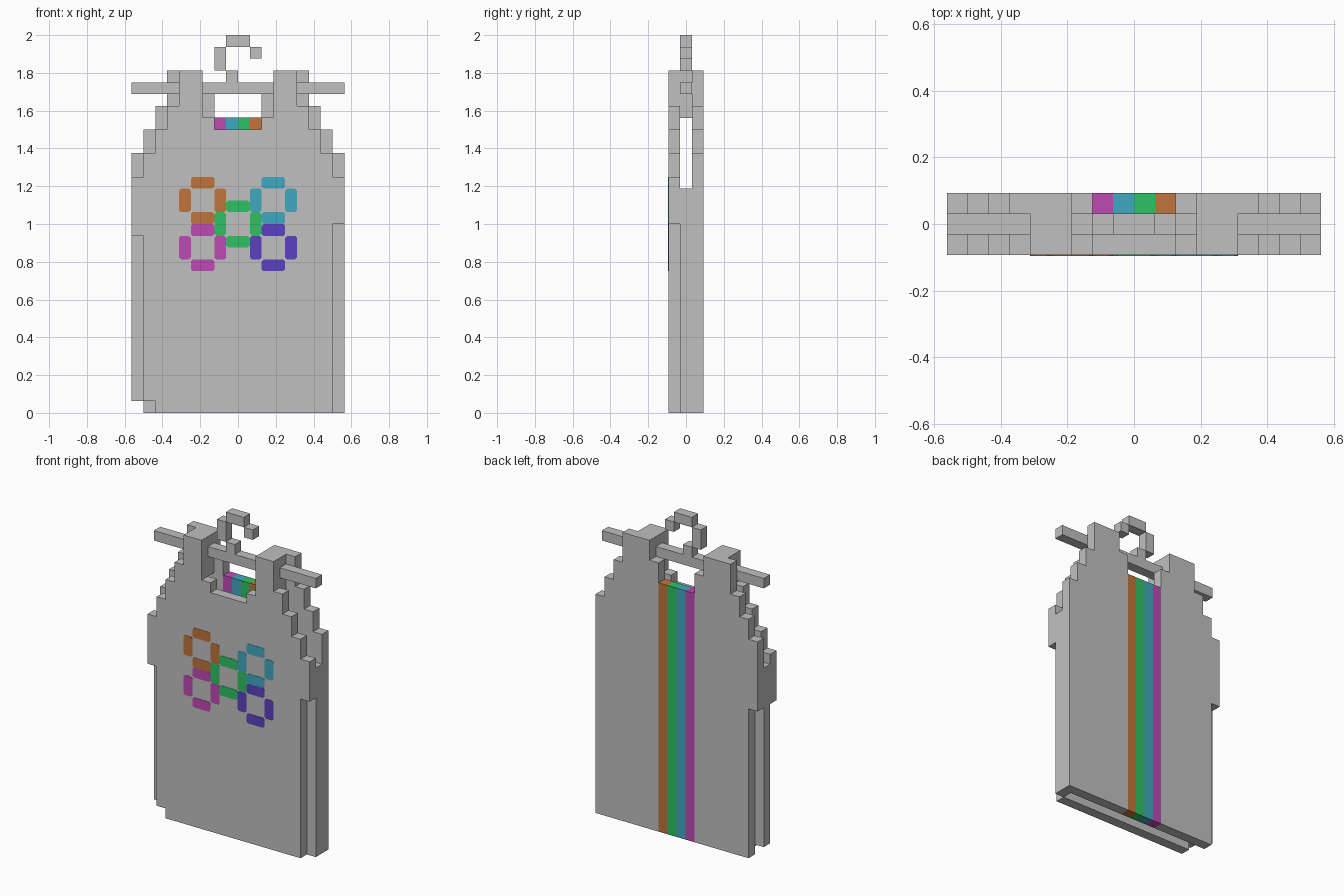
import bpy, bmesh

if "Cube" in bpy.data.objects:
    bpy.data.objects.remove(bpy.data.objects["Cube"], do_unlink=True)

U = 0.0625  # one block
FRONT, MID, BACK = (-1.5, -0.5), (-0.5, 0.5), (0.5, 1.5)


def material(name, rgb):
    lin = [((c / 255 + 0.055) / 1.055) ** 2.4 for c in rgb] + [1.0]
    m = bpy.data.materials.new(name)
    m.use_nodes = True
    m.diffuse_color = lin
    m.node_tree.nodes["Principled BSDF"].inputs["Base Color"].default_value = lin
    return m


GREY = material("grey", (192, 192, 192))
ORANGE = material("orange", (193, 117, 59))
CYAN = material("cyan", (65, 168, 192))
GREEN = material("green", (46, 194, 100))
MAGENTA = material("magenta", (190, 74, 180))
PURPLE = material("purple", (92, 64, 193))


def extrude(name, outlines, depth, mat):
    """Extrude x-z outlines, in blocks, between two y values."""
    bm = bmesh.new()
    for pts in outlines:
        face = bm.faces.new([bm.verts.new((x * U, depth[0] * U, z * U)) for x, z in pts])
        out = bmesh.ops.extrude_face_region(bm, geom=[face])["geom"]
        verts = [g for g in out if isinstance(g, bmesh.types.BMVert)]
        bmesh.ops.translate(bm, vec=(0, (depth[1] - depth[0]) * U, 0), verts=verts)
    bmesh.ops.recalc_face_normals(bm, faces=bm.faces[:])
    me = bpy.data.meshes.new(name)
    bm.to_mesh(me)
    bm.free()
    me.materials.append(mat)
    ob = bpy.data.objects.new(name, me)
    bpy.context.collection.objects.link(ob)
    return ob


def rect(x0, x1, z0, z1):
    return [(x0, z0), (x1, z0), (x1, z1), (x0, z1)]


def mirror(pts):
    return [(-x, z) for x, z in reversed(pts)]


def chamfered(x0, x1, z0, z1, c=0.17):
    return [(x0 + c, z0), (x1 - c, z0), (x1, z0 + c), (x1, z1 - c),
            (x1 - c, z1), (x0 + c, z1), (x0, z1 - c), (x0, z0 + c)]


# Front panel: stepped armholes, straps and scooped neck
upper = [(9, 20), (8, 20), (8, 22), (7, 22), (7, 24), (6, 24), (6, 26),
         (5, 26), (5, 29), (3, 29), (3, 25), (2, 25), (2, 24)]
front = [(-7, 0), (8, 0), (8, 16), (9, 16)] + upper + mirror(upper)
front += [(-9, 15), (-8, 15), (-8, 1), (-7, 1)]
extrude("front_panel", [front], FRONT, GREY)

# Back panel halves, on either side of the stripes
shoulder = [(9, 22), (8, 22), (8, 24), (7, 24), (7, 26), (6, 26),
            (6, 29), (3, 29), (3, 27), (2, 27)]
extrude("back_panel_left", [[(2, 0), (9, 0)] + shoulder], BACK, GREY)
extrude("back_panel_right",
        [mirror(shoulder) + [(-9, 15), (-8, 15), (-8, 0), (-2, 0)]], BACK, GREY)

# Back stripes
for i, (name, mat) in enumerate([("magenta", MAGENTA), ("cyan", CYAN),
                                 ("green", GREEN), ("orange", ORANGE)]):
    extrude("back_stripe_" + name, [rect(i - 2, i - 1, 0, 25)], BACK, mat)

# Side seams and strap tops joining the two panels
extrude("side_seam_left", [rect(8, 9, 0, 19)], MID, GREY)
extrude("side_seam_right", [rect(-9, -8, 1, 19)], MID, GREY)
extrude("strap_top_left", [rect(3, 5, 25, 29)], MID, GREY)
extrude("strap_top_right", [rect(-5, -3, 25, 29)], MID, GREY)

# Hanger bar and hook
extrude("hanger_bar", [rect(-9, 9, 27, 28)], MID, GREY)
extrude("hanger_hook", [rect(-1, 0, 28, 29), rect(-2, -1, 29, 31),
                        rect(-1, 1, 31, 32), rect(1, 2, 30, 31)], MID, GREY)

# Painted rings on the chest: four petals each
for name, cx, cz, mat in [("orange", -3, 18, ORANGE), ("cyan", 3, 18, CYAN),
                          ("green", 0, 16, GREEN), ("magenta", -3, 14, MAGENTA),
                          ("purple", 3, 14, PURPLE)]:
    petals = [chamfered(cx - 1, cx + 1, cz + s, cz + s + 1) for s in (1, -2)]
    petals += [chamfered(cx + s, cx + s + 1, cz - 1, cz + 1) for s in (1, -2)]
    extrude("chest_ring_" + name, petals, (-1.53, -1.5), mat)
